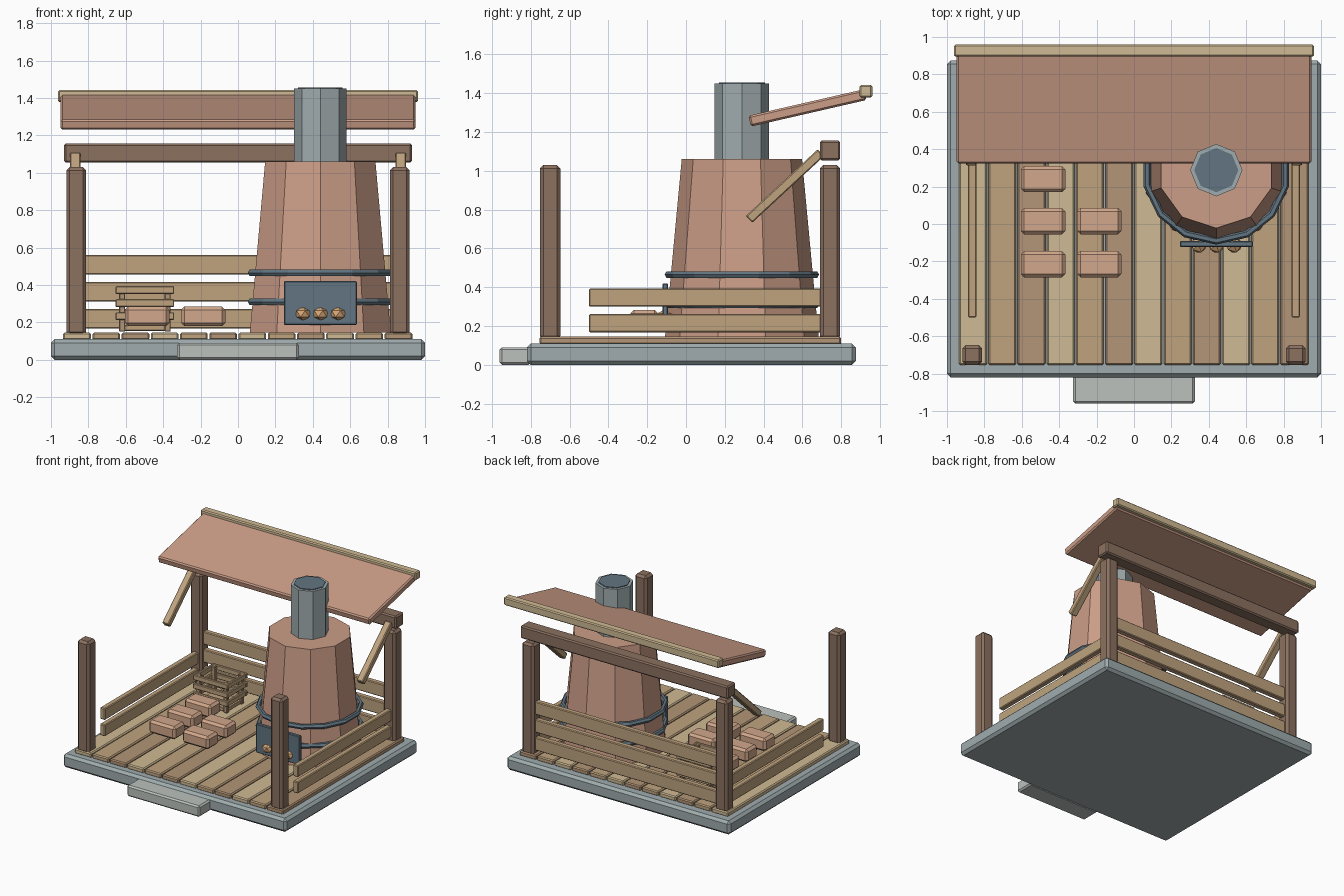
import bpy, math
from mathutils import Vector

if "Cube" in bpy.data.objects:
    bpy.data.objects.remove(bpy.data.objects["Cube"])


def material(name, r, g, b):
    m = bpy.data.materials.new(name)
    m.diffuse_color = [(c / 255) ** 2.2 for c in (r, g, b)] + [1]
    m.use_nodes = True
    m.node_tree.nodes["Principled BSDF"].inputs["Base Color"].default_value = m.diffuse_color
    return m


STONE = material("stone", 158, 170, 172)
PALE = material("pale_stone", 186, 192, 188)
IRON = material("iron", 98, 116, 128)
DARK = material("dark_wood", 138, 112, 96)
TAN = material("tan_wood", 190, 162, 126)
LIGHT = material("light_wood", 206, 184, 146)
MID = material("mid_wood", 178, 148, 118)
CLAY = material("clay", 202, 156, 134)
BRICK = material("brick", 208, 166, 138)
EMBER = material("ember", 214, 166, 118)


def finish(o, name, mat, bevel=0):
    o.name = name
    o.data.materials.append(mat)
    if bevel:
        b = o.modifiers.new("bevel", 'BEVEL')
        b.width, b.segments, b.limit_method = bevel, 1, 'ANGLE'
    return o


def box(name, x, y, z, mat, bevel=0.01):
    """Box from (min, max) ranges on each axis."""
    bpy.ops.mesh.primitive_cube_add(size=1, location=[(a + b) / 2 for a, b in (x, y, z)])
    o = bpy.context.object
    o.scale = [b - a for a, b in (x, y, z)]
    bpy.ops.object.transform_apply(location=False, rotation=False, scale=True)
    return finish(o, name, mat, bevel)


def beam_yz(name, x, p, q, thick, mat, bevel=0.006):
    """Sloping board between two (y, z) points."""
    a, b = Vector(p), Vector(q)
    c, d = (a + b) / 2, b - a
    w, l = (x[1] - x[0]) / 2, d.length / 2
    o = box(name, (-w, w), (-l, l), (-thick / 2, thick / 2), mat, bevel)
    o.location = ((x[0] + x[1]) / 2, c.x, c.y)
    o.rotation_euler.x = math.atan2(d.y, d.x)
    return o


def cone(name, n, r1, r2, z0, z1, mat, bevel=0):
    bpy.ops.mesh.primitive_cone_add(vertices=n, radius1=r1, radius2=r2, depth=z1 - z0,
                                    location=(KX, KY, (z0 + z1) / 2))
    return finish(bpy.context.object, name, mat, bevel)


KX, KY = 0.44, 0.288  # kiln centre

# Base slab, step and floor planks
box("base_slab", (-1, 1), (-0.82, 0.875), (0, 0.11), STONE, 0.02)
box("front_step", (-0.325, 0.325), (-0.96, -0.8), (0, 0.09), PALE, 0.012)
for i in range(12):
    x = -0.935 + i * 0.1563
    box(f"floor_plank_{i}", (x, x + 0.148), (-0.755, 0.8), (0.105, 0.145), (LIGHT, TAN, MID)[i % 3], 0.008)

# Posts, side rails and braces, both sides
for s, side in ((-1, "left"), (1, "right")):
    def span(a, b):
        return tuple(sorted((s * a, s * b)))
    box(f"front_post_{side}", span(0.812, 0.918), (-0.753, -0.648), (0.13, 1.03), DARK, 0.018)
    box(f"back_post_{side}", span(0.812, 0.918), (0.69, 0.795), (0.13, 1.03), DARK, 0.018)
    for k, z in enumerate((0.168, 0.3)):
        box(f"side_rail_{side}_{k}", span(0.842, 0.887), (-0.5, 0.7), (z, z + 0.094), TAN, 0.006)
    beam_yz(f"roof_brace_{side}", span(0.842, 0.898), (0.325, 0.75), (0.695, 1.093), 0.048, TAN)

# Back boards and beam
for k, z in enumerate((0.166, 0.311, 0.456)):
    box(f"back_board_{k}", (-0.825, 0.825), (0.72, 0.766), (z, z + 0.105), TAN, 0.006)
box("back_beam", (-0.93, 0.93), (0.69, 0.795), (1.054, 1.157), DARK, 0.01)

# Lean-to roof
beam_yz("roof_panel", (-0.948, 0.948), (0.328, 1.256), (0.925, 1.393), 0.057, CLAY, 0.01)
box("roof_ridge", (-0.962, 0.962), (0.895, 0.96), (1.377, 1.442), LIGHT, 0.008)

# Kiln body, bands and chimney
cone("kiln_body", 10, 0.396, 0.31, 0.145, 1.06, CLAY)
for k, z in enumerate((0.31, 0.465)):
    bpy.ops.mesh.primitive_torus_add(major_segments=14, minor_segments=6, major_radius=0.378,
                                     minor_radius=0.02, location=(KX, KY, z),
                                     rotation=(0, 0, math.pi / 2))
    finish(bpy.context.object, f"kiln_band_{k}", IRON)
cone("chimney", 8, 0.14, 0.14, 1.03, 1.45, STONE)
cone("chimney_opening", 8, 0.118, 0.118, 1.42, 1.456, IRON)

# Fire door and embers
box("fire_door", (0.245, 0.635), (-0.122, -0.092), (0.187, 0.42), IRON, 0.005)
for k in range(3):
    bpy.ops.mesh.primitive_ico_sphere_add(subdivisions=1, radius=0.046,
                                          location=(0.347 + k * 0.094, -0.112, 0.246))
    o = finish(bpy.context.object, f"ember_{k}", EMBER)
    o.scale.z = 0.85

# Drying bricks
for k, (x, y) in enumerate(((-0.486, 0.24), (-0.486, 0.015), (-0.486, -0.215),
                            (-0.186, 0.015), (-0.186, -0.215))):
    box(f"brick_{k}", (x - 0.119, x + 0.119), (y - 0.07, y + 0.07), (0.18, 0.284), BRICK, 0.018)

# Slatted crate
CX, CY = -0.498, 0.485
box("crate_bottom", (CX - 0.13, CX + 0.13), (CY - 0.105, CY + 0.105), (0.155, 0.185), TAN, 0.004)
for sx in (-1, 1):
    for sy in (-1, 1):
        x, y = CX + sx * 0.122, CY + sy * 0.096
        box("crate_corner_post", (x - 0.016, x + 0.016), (y - 0.016, y + 0.016), (0.15, 0.39), MID, 0.004)
for z in (0.212, 0.282, 0.352):
    for s in (-1, 1):
        y, x = CY + s * 0.118, CX + s * 0.142
        box("crate_long_slat", (CX - 0.157, CX + 0.157), (y - 0.011, y + 0.011), (z, z + 0.042), TAN, 0.005)
        box("crate_end_slat", (x - 0.011, x + 0.011), (CY - 0.11, CY + 0.11), (z, z + 0.042), TAN, 0.005)
